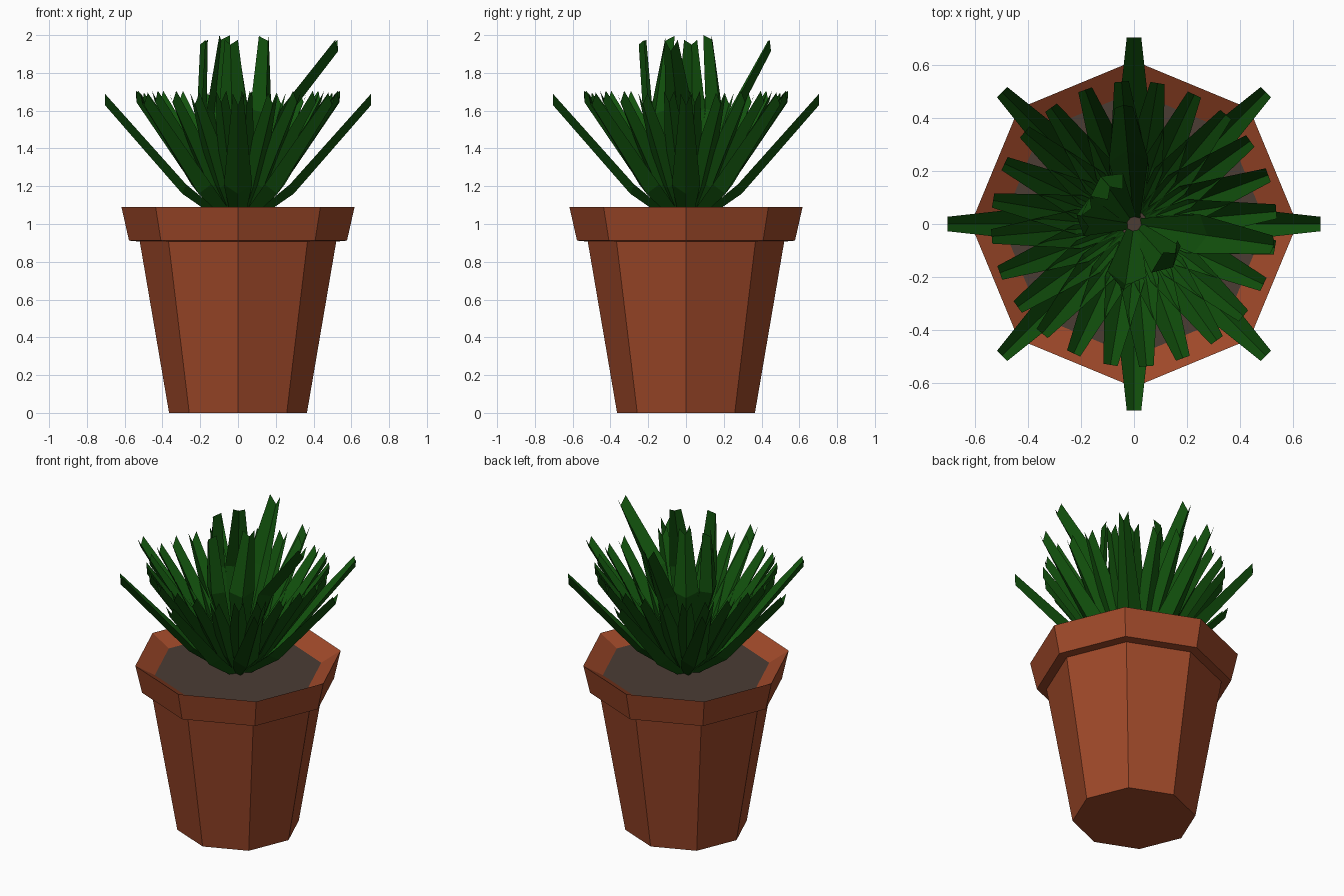
import bpy, bmesh
from math import sin, cos, pi, radians
from mathutils import Vector

if "Cube" in bpy.data.objects:
    bpy.data.objects.remove(bpy.data.objects["Cube"])

UP = Vector((0, 0, 1))


def material(name, rgb):
    m = bpy.data.materials.new(name)
    m.diffuse_color = (*rgb, 1)
    m.use_nodes = True
    m.node_tree.nodes["Principled BSDF"].inputs["Base Color"].default_value = m.diffuse_color
    return m


CLAY = material("clay", (0.34, 0.065, 0.022))
SOIL = material("soil", (0.07, 0.045, 0.034))
GREEN = material("leaf_green", (0.006, 0.085, 0.004))


def finish(name, bm, mat):
    me = bpy.data.meshes.new(name)
    bm.to_mesh(me)
    bm.free()
    me.materials.append(mat)
    ob = bpy.data.objects.new(name, me)
    bpy.context.collection.objects.link(ob)
    return ob


def lathe(name, profile, mat, cap_first=False, sides=8):
    """Rings of an octagonal profile joined by flat quads."""
    bm = bmesh.new()
    rings = [[bm.verts.new((r * cos(2 * pi * i / sides), r * sin(2 * pi * i / sides), z))
              for i in range(sides)] for r, z in profile]
    for a, b in zip(rings, rings[1:]):
        for i in range(sides):
            j = (i + 1) % sides
            bm.faces.new((a[i], a[j], b[j], b[i]))
    if cap_first:
        bm.faces.new(rings[0][::-1])
    return finish(name, bm, mat)


def axes(angle):
    a = radians(angle)
    return Vector((cos(a), sin(a), 0)), Vector((-sin(a), cos(a), 0))


def leaf(bm, stations):
    """V-folded blade; station = (crease point, edge offset, side direction, width)."""
    rows = []
    for c, lift, side, w in stations:
        rows.append([bm.verts.new(c + lift - side * w / 2),
                     bm.verts.new(c),
                     bm.verts.new(c + lift + side * w / 2)])
    for a, b in zip(rows, rows[1:]):
        for k in range(2):
            bm.faces.new((a[k], b[k], b[k + 1], a[k + 1]))


def ring_leaf(bm, angle, mid, tip):
    out, side = axes(angle)
    leaf(bm, [(out * 0.02 + UP * 0.97, UP * 0.03, side, 0.06),
              (out * mid[0] + UP * mid[1], UP * 0.05 - out * 0.02, side, 0.15),
              (out * tip[0] + UP * tip[1], UP * 0.06, side, 0.055)])


# Pot with overhanging rim and sloping inner wall
lathe("pot", [(0.365, 0), (0.52, 0.907), (0.577, 0.912), (0.617, 1.09), (0.50, 1.02)],
      CLAY, cap_first=True)

# Soil
bm = bmesh.new()
bm.faces.new([bm.verts.new((0.5 * cos(i * pi / 4), 0.5 * sin(i * pi / 4), 1.02)) for i in range(8)])
finish("soil", bm, SOIL)

# Outer leaves
bm = bmesh.new()
for k in range(8):
    ring_leaf(bm, 45 * k, (0.295, 1.16), (0.705, 1.63))
finish("outer_leaves", bm, GREEN)

# Middle leaves: three rings of eight, each turned a little further
bm = bmesh.new()
for start, top in ((5, 1.645), (20, 1.635), (35.5, 1.645)):
    for k in range(8):
        ring_leaf(bm, start + 45 * k, (0.23, 1.19), (0.54, top))
finish("middle_leaves", bm, GREEN)

# Tall inner leaves: (tip x, tip y, tip z, bend radius, bend angle, leans outward)
bm = bmesh.new()
for x, y, z, r, ang, leaning in [(-0.04, -0.25, 1.95, 0.23, -98, False),
                                 (-0.20, 0.03, 1.95, 0.22, 171, False),
                                 (0.16, -0.11, 1.97, 0.22, -48, False),
                                 (-0.09, 0.14, 1.975, 0.22, 125, False),
                                 (-0.04, 0.45, 1.915, 0.28, 95, True),
                                 (0.53, -0.08, 1.915, 0.28, -9, True)]:
    out, side = axes(ang)
    lift = UP * 0.06 - out * 0.01 if leaning else UP * 0.025 - out * 0.035
    leaf(bm, [(out * 0.02 + UP * 1.0, UP * 0.02, side, 0.05),
              (out * r + UP * 1.585, UP * 0.025 - out * 0.04, side, 0.15),
              (Vector((x, y, z)), lift, side, 0.07)])
finish("tall_leaves", bm, GREEN)
